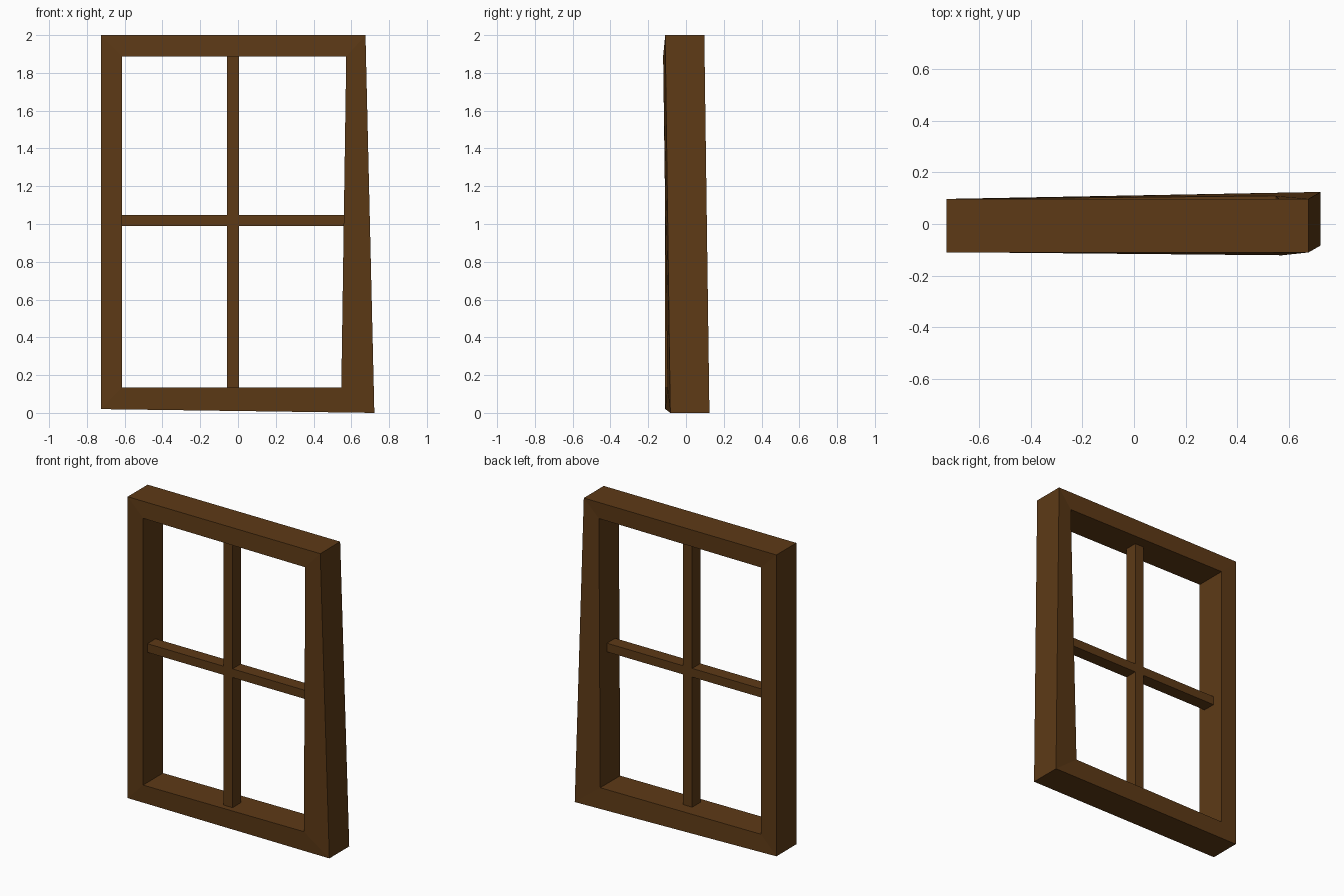
import bpy, bmesh

if "Cube" in bpy.data.objects:
    bpy.data.objects.remove(bpy.data.objects["Cube"])

wood = bpy.data.materials.new("brown_wood")
wood.diffuse_color = (0.11, 0.042, 0.008, 1)
wood.use_nodes = True
wood.node_tree.nodes["Principled BSDF"].inputs["Base Color"].default_value = wood.diffuse_color


def finish(bm, name):
    bmesh.ops.recalc_face_normals(bm, faces=bm.faces)
    mesh = bpy.data.meshes.new(name)
    bm.to_mesh(mesh)
    bm.free()
    mesh.materials.append(wood)
    obj = bpy.data.objects.new(name, mesh)
    bpy.context.collection.objects.link(obj)
    return obj


# Crooked window frame: outer and inner corner loops (x, front y, z), swept back
DEPTH = 0.207
outer = [(-0.725, -0.11, 0.02), (0.722, -0.083, 0.0),
         (0.675, -0.11, 2.0), (-0.725, -0.11, 2.0)]
inner = [(-0.613, -0.11, 0.135), (0.547, -0.098, 0.135),
         (0.573, -0.121, 1.888), (-0.613, -0.11, 1.888)]
bm = bmesh.new()
loops = [[bm.verts.new((x, y + d, z)) for x, y, z in pts]
         for pts, d in ((outer, 0), (inner, 0), (inner, DEPTH), (outer, DEPTH))]
for k in range(4):
    a, b = loops[k], loops[(k + 1) % 4]
    for i in range(4):
        j = (i + 1) % 4
        bm.faces.new((a[i], a[j], b[j], b[i]))
finish(bm, "window_frame")

# Glazing bars: one flush cross profile, extruded in depth
x0, x1, z0, z1 = -0.059, 0.006, 0.99, 1.047
left, right, low, high = -0.618, 0.568, 0.13, 1.893
cross = [(x0, low), (x1, low), (x1, z0), (right, z0), (right, z1), (x1, z1),
         (x1, high), (x0, high), (x0, z1), (left, z1), (left, z0), (x0, z0)]
bm = bmesh.new()
face = bm.faces.new([bm.verts.new((x, -0.065, z)) for x, z in cross])
ext = bmesh.ops.extrude_face_region(bm, geom=[face], use_keep_orig=True)
bmesh.ops.translate(bm, vec=(0, 0.085, 0),
                    verts=[v for v in ext["geom"] if isinstance(v, bmesh.types.BMVert)])
finish(bm, "glazing_bars")
